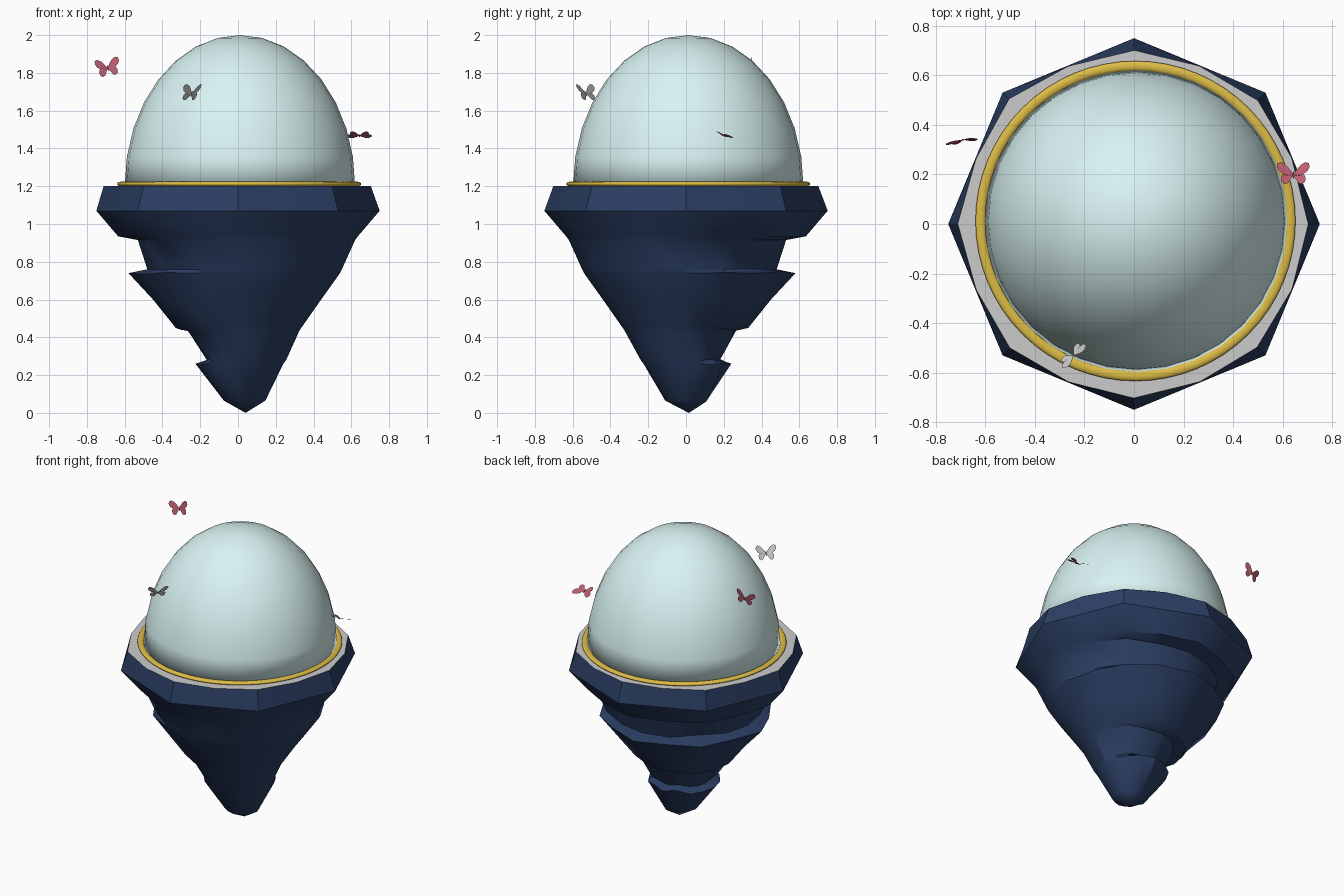
import bpy, bmesh, math, random
from mathutils import Vector, Euler

if "Cube" in bpy.data.objects:
    bpy.data.objects.remove(bpy.data.objects["Cube"])

random.seed(4)


def material(name, rgb):
    m = bpy.data.materials.new(name)
    m.diffuse_color = (*rgb, 1)
    m.use_nodes = True
    m.node_tree.nodes["Principled BSDF"].inputs["Base Color"].default_value = m.diffuse_color
    return m


NAVY = material("navy_rock", (0.025, 0.05, 0.13))
GOLD = material("gold", (0.72, 0.5, 0.06))
GLASS = material("pale_glass", (0.7, 0.9, 0.9))
PINK = material("pink_wing", (0.5, 0.11, 0.16))


def make(name, bm, mat=None, smooth=None):
    bmesh.ops.recalc_face_normals(bm, faces=bm.faces)
    me = bpy.data.meshes.new(name)
    bm.to_mesh(me)
    bm.free()
    ob = bpy.data.objects.new(name, me)
    bpy.context.collection.objects.link(ob)
    if mat:
        me.materials.append(mat)
    if smooth:
        bpy.ops.object.select_all(action='DESELECT')
        ob.select_set(True)
        bpy.context.view_layer.objects.active = ob
        bpy.ops.object.shade_smooth_by_angle(angle=math.radians(smooth))
    return ob


# Rock: octagonal rim over a cone; the back left side breaks into ledges
N = 16
LEVELS = [  # z, plain radius, ledge radius, x drift
    (1.20, 0.71, 0.71, 0), (1.07, 0.75, 0.75, 0), (0.935, 0.635, 0.635, 0),
    (0.915, 0.62, 0.53, 0), (0.76, 0.55, 0.48, 0), (0.74, 0.54, 0.58, 0),
    (0.60, 0.44, 0.45, 0), (0.45, 0.335, 0.33, 0), (0.435, 0.325, 0.265, 0),
    (0.28, 0.24, 0.18, 0.015), (0.26, 0.225, 0.24, 0.015), (0.065, 0.11, 0.11, 0.035)]
LEDGE = [0, 0.2, 0.5, 0.8, 1, 0.8, 1, 0.8, 1, 0.6, 0.3, 0, 0, 0, 0, 0]
bm = bmesh.new()
rings = []
for li, (z, plain, ledge, dx) in enumerate(LEVELS):
    ring = []
    for i in range(N):
        a = 2 * math.pi * i / N
        r = plain + (ledge - plain) * LEDGE[i]
        dz = 0
        if i % 2 and li > 0:
            r *= math.cos(math.pi / 8) if li == 1 else 0.965
        elif li == 0:
            r += random.uniform(-0.01, 0.005)
        if i % 2 and li == 0:
            r = 0.69
        if li > 3 and LEDGE[i] and i not in (4, 8):
            dz = random.uniform(-0.015, 0.015) * LEDGE[i]
            r += random.uniform(-0.025, 0.015) * LEDGE[i]
        ring.append(bm.verts.new((r * math.cos(a) + dx, r * math.sin(a), z + dz)))
    rings.append(ring)
for a, b in zip(rings, rings[1:]):
    for i in range(N):
        j = (i + 1) % N
        bm.faces.new((a[i], a[j], b[j], b[i]))
tip = bm.verts.new((0.04, 0.015, 0))
for i in range(N):
    bm.faces.new((rings[-1][i], rings[-1][(i + 1) % N], tip))
top_outline = [v.co.copy() for v in rings[0]]
make("rock", bm, NAVY, 35)

# Ground plate on top of the rock
bm = bmesh.new()
bm.faces.new([bm.verts.new(c) for c in top_outline])
make("ground", bm)

# Glass dome: hollow half ellipsoid
bm = bmesh.new()
bmesh.ops.create_uvsphere(bm, u_segments=32, v_segments=16, radius=1)
bmesh.ops.delete(bm, geom=[v for v in bm.verts if v.co.z < -0.01], context='VERTS')
bmesh.ops.scale(bm, vec=(0.61, 0.61, 0.8), verts=bm.verts)
dome = make("glass_dome", bm, GLASS, 40)
dome.location = (0.01, 0.012, 1.2)
sol = dome.modifiers.new("thickness", 'SOLIDIFY')
sol.thickness = 0.013
sol.offset = -1

# Gold ring round the foot of the dome
bpy.ops.mesh.primitive_torus_add(major_radius=0.626, minor_radius=0.02, major_segments=64,
                                 minor_segments=12, location=(0.006, 0.012, 1.212))
ring = bpy.context.object
ring.name = "gold_ring"
ring.scale.z = 0.6
ring.data.materials.append(GOLD)
bpy.ops.object.shade_smooth_by_angle(angle=math.radians(60))

# Butterflies: mirrored upper and lower wings with a slim body
UPPER = [(0, 0), (.012, .02), (.03, .042), (.05, .052), (.063, .046),
         (.066, .03), (.058, .012), (.042, .001), (.02, -.004)]
LOWER = [(0, 0), (.02, -.004), (.042, .001), (.05, -.014), (.048, -.032),
         (.036, -.043), (.022, -.038), (.01, -.018)]


def butterfly(name, loc, rot, mat):
    bm = bmesh.new()
    for side in (-1, 1):
        for outline, lift in ((UPPER, 0.22), (LOWER, 0.12)):
            bm.faces.new([bm.verts.new((side * x, y, x * lift)) for x, y in outline])
    body = bmesh.ops.create_icosphere(bm, subdivisions=1, radius=1)["verts"]
    bmesh.ops.scale(bm, vec=(0.003, 0.02, 0.003), verts=body)
    ob = make(name, bm, mat)
    ob.location = loc
    ob.rotation_euler = Euler([math.radians(d) for d in rot])


butterfly("butterfly_left", (-0.69, 0.34, 1.825), (78, -10, 10), PINK)
butterfly("butterfly_front", (-0.245, -0.53, 1.69), (60, 0, 225), None)
butterfly("butterfly_right", (0.643, 0.198, 1.468), (-25, 0, 0), PINK)
